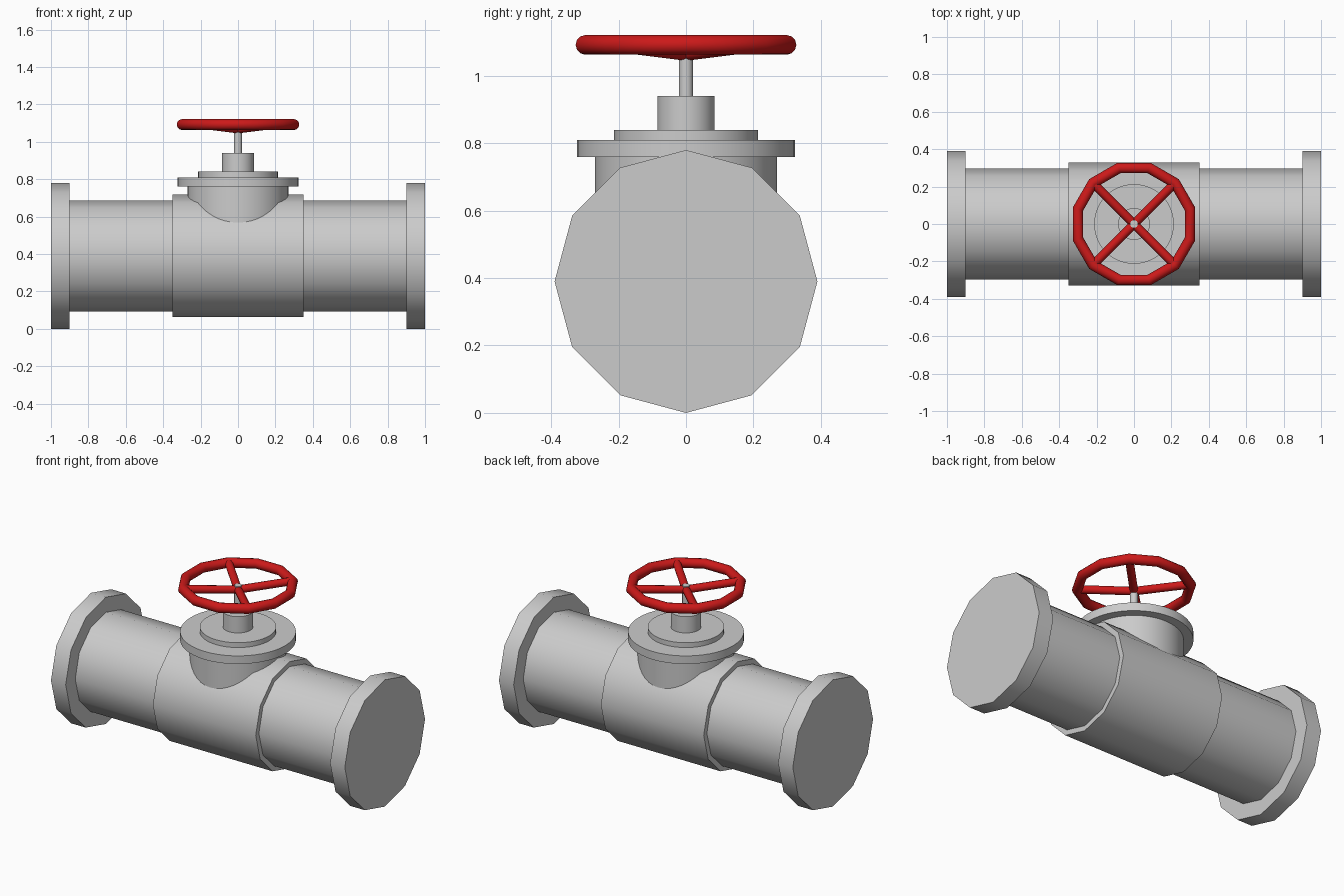
import bpy, math
from mathutils import Vector

if "Cube" in bpy.data.objects:
    bpy.data.objects.remove(bpy.data.objects["Cube"])

AXIS_Z = 0.39
red = bpy.data.materials.new("wheel_red")
red.diffuse_color = (0.6, 0.01, 0.01, 1)
red.use_nodes = True
red.node_tree.nodes["Principled BSDF"].inputs["Base Color"].default_value = red.diffuse_color


def finish(name, mat=None):
    ob = bpy.context.object
    ob.name = name
    bpy.ops.object.shade_smooth_by_angle(angle=math.radians(40))
    if mat:
        ob.data.materials.append(mat)
    return ob


def rod(name, a, b, radius, sides, mat=None):
    """Capped cylinder from point a to point b."""
    a, b = Vector(a), Vector(b)
    d = b - a
    bpy.ops.mesh.primitive_cylinder_add(
        vertices=sides, radius=radius, depth=d.length, location=(a + b) / 2,
        rotation=d.to_track_quat('Z', 'Y').to_euler())
    return finish(name, mat)


def pipe(name, x0, x1, radius):
    return rod(name, (x0, 0, AXIS_Z), (x1, 0, AXIS_Z), radius, 12)


def disc(name, z0, z1, radius, sides=48):
    return rod(name, (0, 0, z0), (0, 0, z1), radius, sides)


# Horizontal pipe run, valve body and end flanges
pipe("pipe", -0.95, 0.95, 0.297)
pipe("valve_body", -0.35, 0.35, 0.328)
pipe("left_flange", -1.0, -0.9, 0.39)
pipe("right_flange", 0.9, 1.0, 0.39)

# Vertical bonnet stack
disc("bonnet_neck", 0.42, 0.77, 0.27)
disc("bonnet_flange", 0.76, 0.81, 0.323)
disc("bonnet_cover", 0.80, 0.84, 0.213)
disc("gland", 0.83, 0.94, 0.085)
disc("stem", 0.93, 1.096, 0.021, 24)

# Handwheel: twelve-sided rim with a corner at each spoke
bpy.ops.mesh.primitive_torus_add(
    major_segments=12, minor_segments=12, major_radius=0.31,
    minor_radius=0.029, location=(0, 0, 1.092),
    rotation=(0, 0, math.radians(45)))
finish("wheel_rim", red)

# Spokes dip slightly towards the stem
for i in range(4):
    t = math.radians(45 + 90 * i)
    rod(f"wheel_spoke_{i + 1}", (0, 0, 1.068),
        (0.305 * math.cos(t), 0.305 * math.sin(t), 1.095), 0.023, 12, red)
